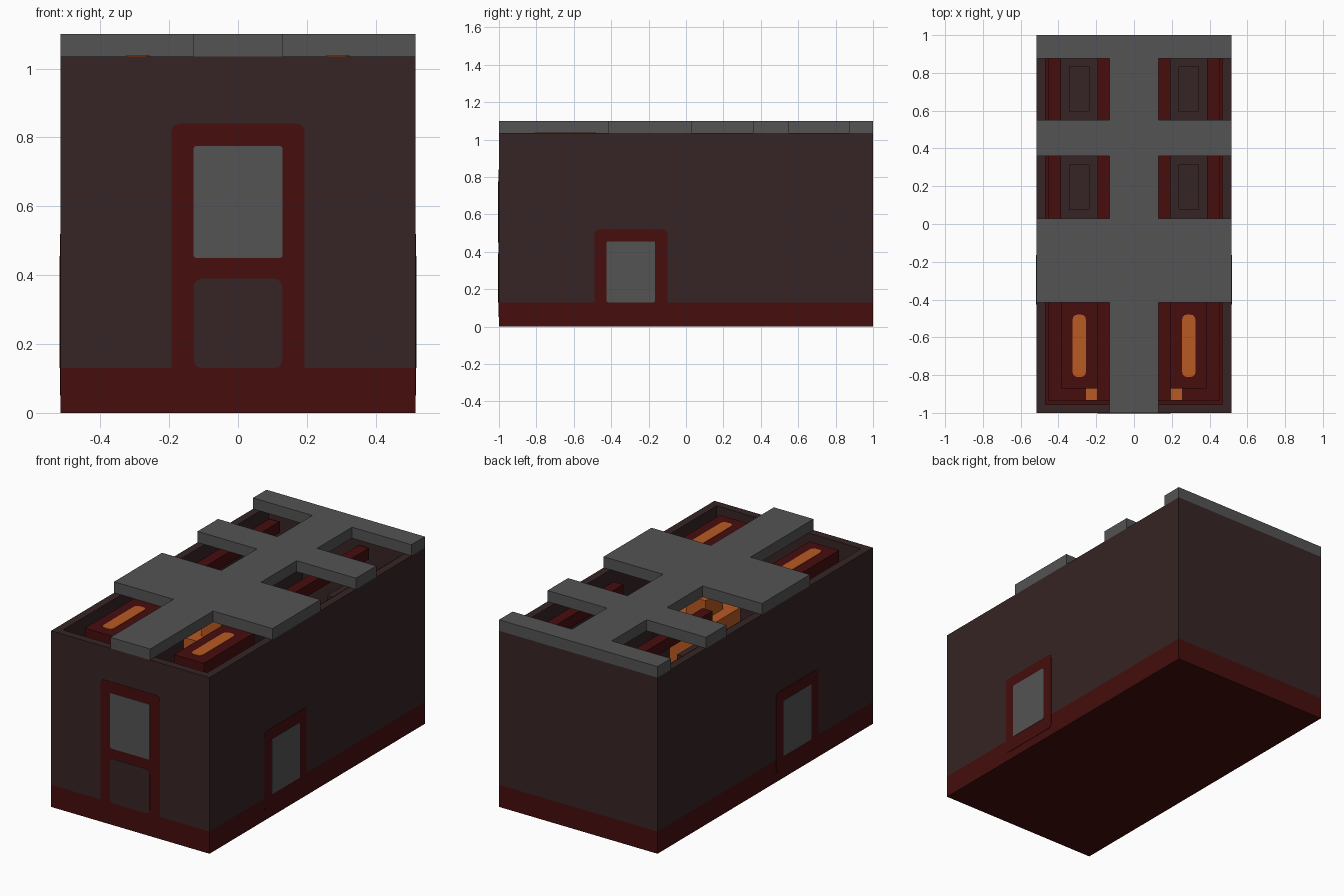
import bpy, bmesh, math
from mathutils import Vector, Matrix

cube = bpy.data.objects.get("Cube")
if cube:
    bpy.data.objects.remove(cube, do_unlink=True)


def material(name, rgb):
    m = bpy.data.materials.new(name)
    m.use_nodes = True
    m.diffuse_color = (*rgb, 1)
    bsdf = m.node_tree.nodes["Principled BSDF"]
    bsdf.inputs["Base Color"].default_value = (*rgb, 1)
    bsdf.inputs["Roughness"].default_value = 0.9
    return m


grey = material("stone grey", (0.087, 0.087, 0.087))
brown = material("dark brown", (0.037, 0.018, 0.018))
red = material("deep red", (0.061, 0.004, 0.004))
orange = material("glowing orange", (0.479, 0.102, 0.016))

U = 0.0645          # block unit
HX, HY = 0.515, 1.0
BASE, WALL, TOP = 0.13, 1.035, 1.1


def finish(name, bm, *mats):
    bmesh.ops.recalc_face_normals(bm, faces=bm.faces)
    mesh = bpy.data.meshes.new(name)
    bm.to_mesh(mesh)
    bm.free()
    for m in mats:
        mesh.materials.append(m)
    ob = bpy.data.objects.new(name, mesh)
    bpy.context.collection.objects.link(ob)
    return ob


def box_mesh(x, y, z):
    bm = bmesh.new()
    bmesh.ops.create_cube(bm, size=1)
    for v in bm.verts:
        v.co = Vector([(a + b) / 2 + (b - a) * c for (a, b), c in zip((x, y, z), v.co)])
    return bm


def box(name, x, y, z, mat):
    return finish(name, box_mesh(x, y, z), mat)


def sink_top(bm, margin, depth):
    """Inset the top face and push it down into the solid."""
    top = max(bm.faces, key=lambda f: f.calc_center_median().z)
    bmesh.ops.inset_individual(bm, faces=[top], thickness=margin)
    ext = bmesh.ops.extrude_face_region(bm, geom=[top])
    verts = [g for g in ext["geom"] if isinstance(g, bmesh.types.BMVert)]
    bmesh.ops.translate(bm, verts=verts, vec=(0, 0, -depth))
    if top.is_valid:
        bmesh.ops.delete(bm, geom=[top], context="FACES_ONLY")


def plate(name, a, b, thick, mat, radius, place):
    """Thin rounded plate drawn in local XY, standing out along local Z."""
    bm = bmesh.new()
    pts = []
    for sx, sy, start in ((1, 1, 0), (-1, 1, 1), (-1, -1, 2), (1, -1, 3)):
        cx = (a[1] if sx > 0 else a[0]) - sx * radius
        cy = (b[1] if sy > 0 else b[0]) - sy * radius
        for i in range(4):
            t = (start + i / 3) * math.pi / 2
            pts.append(bm.verts.new((cx + radius * math.cos(t), cy + radius * math.sin(t), 0)))
    face = bm.faces.new(pts)
    ext = bmesh.ops.extrude_face_region(bm, geom=[face])
    bmesh.ops.translate(bm, vec=(0, 0, thick),
                        verts=[g for g in ext["geom"] if isinstance(g, bmesh.types.BMVert)])
    bm.transform(place)
    return finish(name, bm, mat)


# Hollow shell, red at the foot and brown above
bm = box_mesh((-HX, HX), (-HY, HY), (0, WALL))
sink_top(bm, U, WALL - BASE)
bmesh.ops.bisect_plane(bm, geom=bm.verts[:] + bm.edges[:] + bm.faces[:],
                       plane_co=(0, 0, BASE), plane_no=(0, 0, 1))
for f in bm.faces:
    f.material_index = 1 if f.calc_center_median().z < BASE + 0.01 else 0
finish("shell", bm, brown, red)

# Roof: a spine with three pairs of wings
box("roof_spine", (-2 * U, 2 * U), (-HY, HY), (WALL, TOP), grey)
for name, y in (("front", (-0.415, 0.03)), ("middle", (0.36, 0.55)), ("back", (0.875, HY))):
    for side, x in (("right", (-HX, -2 * U)), ("left", (2 * U, HX))):
        box(f"roof_wing_{name}_{side}", x, y, (WALL, TOP), grey)

# Front door with window and lower panel
front = Matrix.Translation((0, -HY, 0)) @ Matrix.Rotation(math.pi / 2, 4, "X")
plate("front_door_frame", (-3 * U, 3 * U), (0.05, 0.84), 0.002, red, 0.025, front)
plate("front_window", (-2 * U, 2 * U), (0.45, 0.775), 0.004, grey, 0.008, front)
plate("front_door_panel", (-2 * U, 2 * U), (BASE, 0.39), 0.004, brown, 0.025, front)

# Side doors
for side, s in (("left", 1), ("right", -1)):
    turn = Matrix.Rotation(s * math.pi / 2, 4, "Z")
    wall = Matrix.Translation((s * HX, 0, 0)) @ turn @ Matrix.Rotation(math.pi / 2, 4, "X")
    frame, pane = [tuple(sorted((s * a, s * b))) for a, b in ((-0.49, -0.1), (-0.425, -0.165))]
    plate(f"side_door_frame_{side}", frame, (0.05, 0.52), 0.002, red, 0.025, wall)
    plate(f"side_window_{side}", pane, (BASE, 0.455), 0.004, grey, 0.008, wall)

# Interior fittings, mirrored across the spine
for side, s in (("left", 1), ("right", -1)):
    def span(a, b):
        return tuple(sorted((s * a, s * b)))

    # Front hatch with a glowing slot and an ember beside it
    box(f"hatch_floor_{side}", span(2 * U, 0.452), (-0.937, -0.4), (0.84, 0.905), red)
    box(f"hatch_{side}", span(3 * U, 6 * U), (-0.87, -0.4), (0.905, WALL), red)
    plate(f"glow_slot_{side}", span(0.255, 0.325), (-0.81, -0.48), 0.003, orange, 0.025,
          Matrix.Translation((0, 0, WALL)))
    box(f"ember_{side}", span(3 * U, 4 * U), (-0.935, -0.87), (0.905, 0.913), orange)

    # Red rails and brown sunken vents under the rear openings
    for name, x in (("inner", span(2 * U, 3 * U)), ("outer", span(6 * U, 0.452))):
        box(f"rail_{name}_{side}", x, (0.03, 0.937), (0.905, 0.97), red)
    for name, y in (("middle", (0.03, 0.36)), ("back", (0.55, 0.88))):
        vent = box_mesh(span(3 * U, 6 * U), y, (0.65, 0.84))
        sink_top(vent, U, U)
        finish(f"vent_{name}_{side}", vent, brown)

# Glowing core under the spine
box("core", (-2 * U, 2 * U), (-0.32, -0.03), (BASE, 0.84), orange)
box("core_tip", (-U, U), (-0.25, -0.09), (0.84, 0.95), orange)
